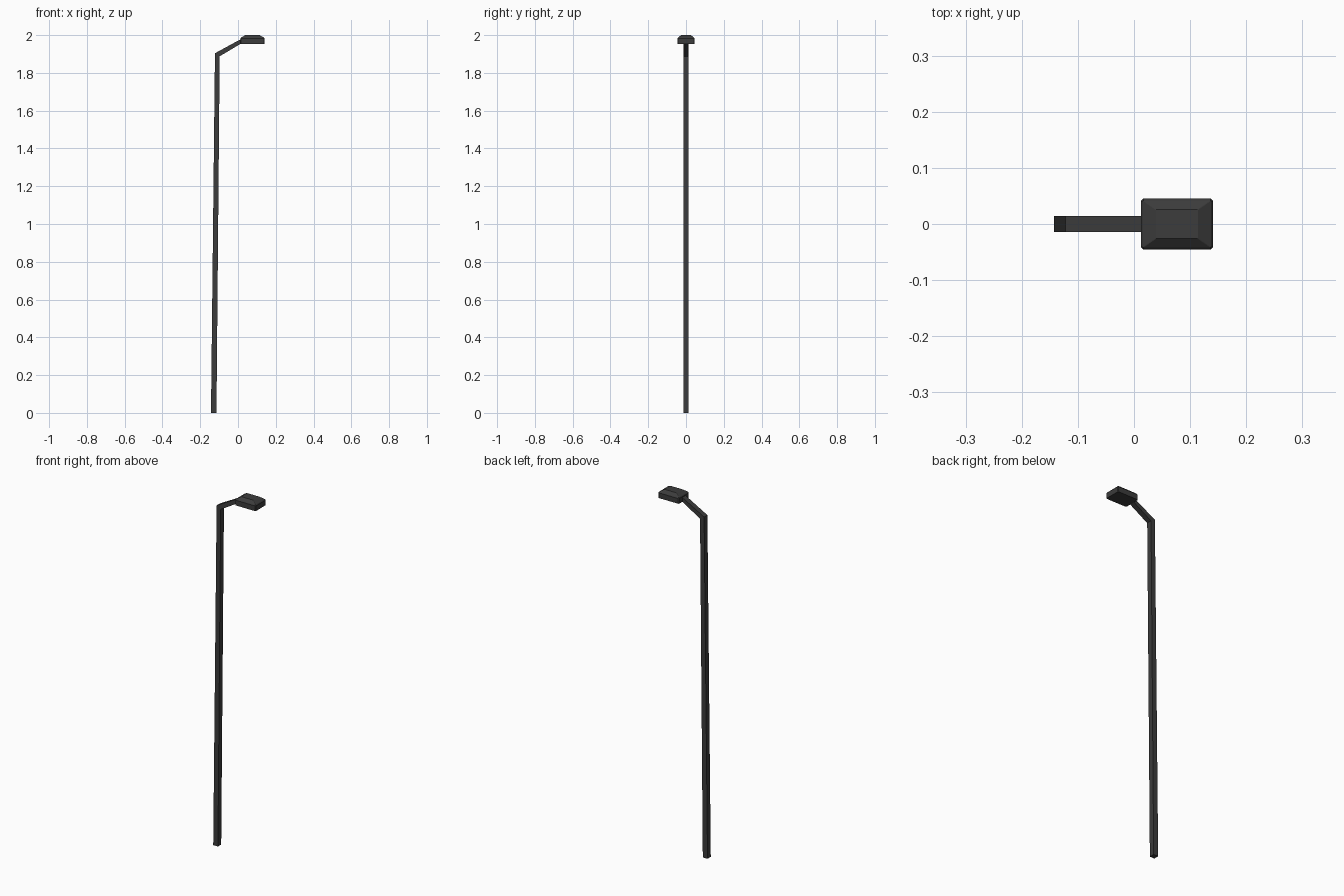
import bpy, bmesh

if "Cube" in bpy.data.objects:
    bpy.data.objects.remove(bpy.data.objects["Cube"])


def make_object(name, bm):
    bmesh.ops.recalc_face_normals(bm, faces=bm.faces[:])
    mesh = bpy.data.meshes.new(name)
    bm.to_mesh(mesh)
    bm.free()
    obj = bpy.data.objects.new(name, mesh)
    bpy.context.collection.objects.link(obj)
    obj.data.materials.append(dark)
    return obj


dark = bpy.data.materials.new("dark_metal")
dark.diffuse_color = (0.045, 0.045, 0.045, 1)
dark.use_nodes = True
dark.node_tree.nodes["Principled BSDF"].inputs["Base Color"].default_value = dark.diffuse_color

# Bent square pole: left and right edge points swept along its path
path = [((-0.143, 0.0), (-0.114, 0.0)),
        ((-0.122, 1.904), (-0.097, 1.888)),
        ((0.014, 1.978), (0.014, 1.954))]
half = 0.0145
bm = bmesh.new()
rings = [[bm.verts.new((x, y, z)) for (x, z), y in
          ((a, -half), (b, -half), (b, half), (a, half))] for a, b in path]
for low, high in zip(rings, rings[1:]):
    for i in range(4):
        j = (i + 1) % 4
        bm.faces.new((low[i], low[j], high[j], high[i]))
bm.faces.new(rings[0])
bm.faces.new(rings[-1])
make_object("pole_and_arm", bm)

# Lamp head: stacked rectangles (x0, x1, half width, z) with clipped corners
levels = [(0.0125, 0.1405, 0.0455, 1.953),
          (0.0125, 0.1405, 0.0455, 1.982),
          (0.016, 0.137, 0.042, 1.987),
          (0.039, 0.114, 0.026, 2.0)]
bm = bmesh.new()
rings = []
for n, (x0, x1, w, z) in enumerate(levels):
    c = 0.004 if n < 2 else 0.001
    outline = [(x0 + c, -w), (x1 - c, -w), (x1, -w + c), (x1, w - c),
               (x1 - c, w), (x0 + c, w), (x0, w - c), (x0, -w + c)]
    rings.append([bm.verts.new((x, y, z)) for x, y in outline])
for low, high in zip(rings, rings[1:]):
    for i in range(8):
        j = (i + 1) % 8
        bm.faces.new((low[i], low[j], high[j], high[i]))
bm.faces.new(rings[0])
bm.faces.new(rings[-1])
make_object("lamp_head", bm)
